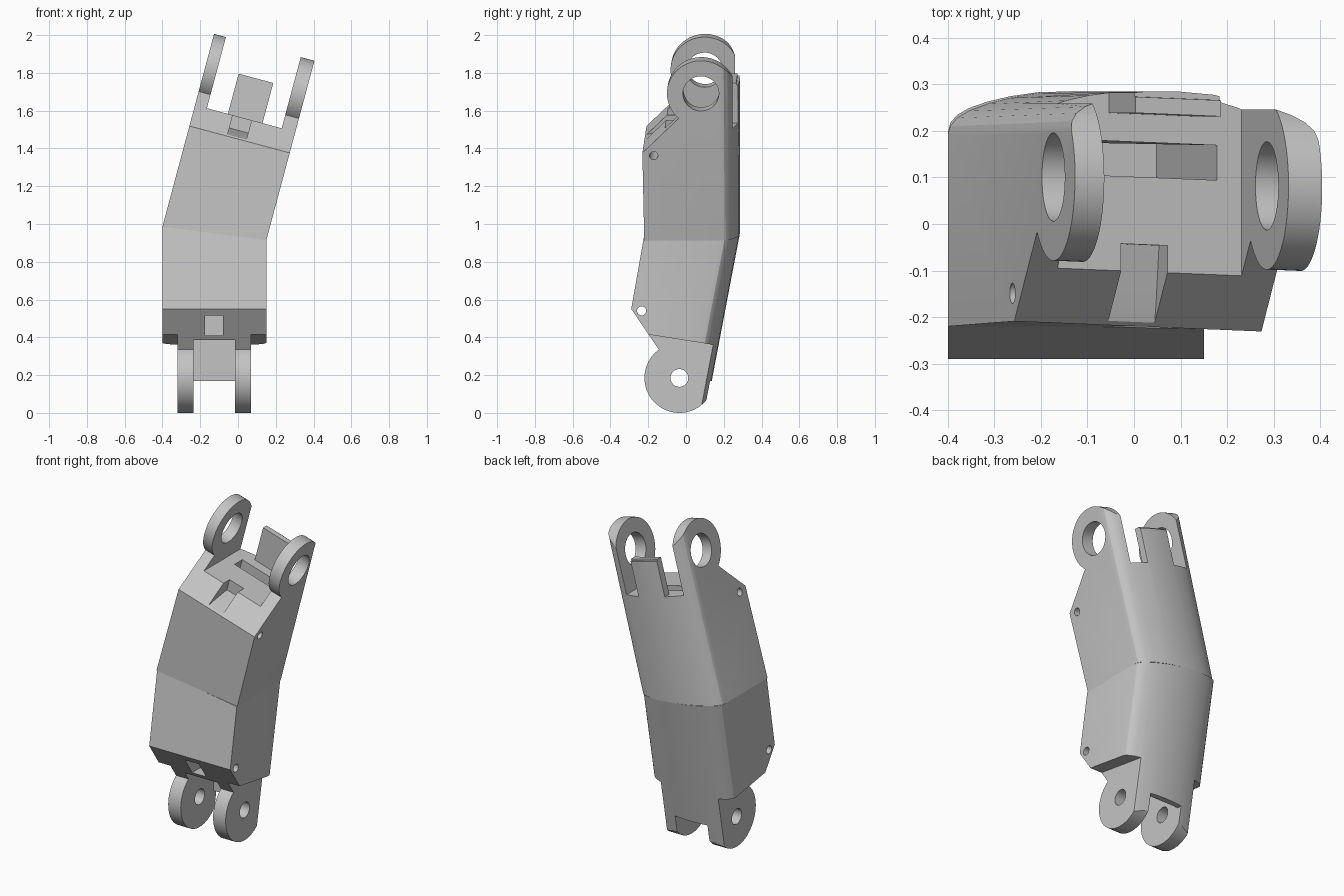
import bpy, bmesh, math
from mathutils import Matrix, Vector

if "Cube" in bpy.data.objects:
    bpy.data.objects.remove(bpy.data.objects["Cube"], do_unlink=True)

grey = bpy.data.materials.new("plain grey")
grey.use_nodes = True
colour = (0.55, 0.55, 0.55, 1)
grey.diffuse_color = colour
grey.node_tree.nodes["Principled BSDF"].inputs["Base Color"].default_value = colour

HALF = 0.275                      # half width of the body
BEND = math.radians(15)           # sideways lean of the upper half
JOINT = Vector((-0.125, 0, 0.95))  # middle of the bend


def loft(name, bottom, top):
    """Solid between two matching rings of points."""
    bm = bmesh.new()
    a = [bm.verts.new(p) for p in bottom]
    b = [bm.verts.new(p) for p in top]
    bm.faces.new(a)
    bm.faces.new(b)
    n = len(a)
    for i in range(n):
        j = (i + 1) % n
        bm.faces.new((a[i], a[j], b[j], b[i]))
    bmesh.ops.recalc_face_normals(bm, faces=bm.faces)
    mesh = bpy.data.meshes.new(name)
    bm.to_mesh(mesh)
    bm.free()
    ob = bpy.data.objects.new(name, mesh)
    bpy.context.collection.objects.link(ob)
    return ob


def side_prism(name, outline, x0, x1):
    """Extrude a (y, z) outline sideways."""
    return loft(name, [(x0, y, z) for y, z in outline], [(x1, y, z) for y, z in outline])


def box(x0, x1, y0, y1, z0, z1):
    return side_prism("cutter", [(y0, z0), (y1, z0), (y1, z1), (y0, z1)], x0, x1)


def arc(cy, cz, r, start, end, n=40):
    angles = [math.radians(start + (end - start) * i / n) for i in range(n + 1)]
    return [(cy + r * math.cos(a), cz + r * math.sin(a)) for a in angles]


def drill(cy, cz, r):
    return side_prism("cutter", arc(cy, cz, r, 0, 360 * 39 / 40, 39), -1, 1)


def combine(ob, other, operation="DIFFERENCE"):
    other.hide_render = True
    mod = ob.modifiers.new("cut", "BOOLEAN")
    mod.operation, mod.solver, mod.object = operation, "EXACT", other
    dg = bpy.context.evaluated_depsgraph_get()
    mesh = bpy.data.meshes.new_from_object(ob.evaluated_get(dg))
    ob.modifiers.clear()
    ob.data = mesh
    bpy.data.objects.remove(other, do_unlink=True)


def section(z, front, shift):
    """Body cross-section: flat front and sides, softly rounded back."""
    half = [(HALF, 0.19), (0.27, 0.21), (0.255, 0.228), (0.23, 0.243),
            (0.19, 0.258), (0.14, 0.271), (0.08, 0.281)]
    pts = [(HALF, front)] + [(x, y + shift) for x, y in half] + [(0, 0.285 + shift)]
    return [(x, y, z) for x, y in pts] + [(-x, y, z) for x, y in reversed(pts[:-1])]


def finish(ob, matrix, miter, sheared=False):
    """Trim at the bend, place and shade."""
    bm = bmesh.new()
    bm.from_mesh(ob.data)
    cut = bmesh.ops.bisect_plane(bm, geom=bm.verts[:] + bm.edges[:] + bm.faces[:],
                                 plane_co=(0, 0, 0), plane_no=miter, clear_outer=True)
    rim = [e for e in cut["geom_cut"] if isinstance(e, bmesh.types.BMEdge)]
    bmesh.ops.holes_fill(bm, edges=rim)
    if sheared:
        for v in bm.verts:
            v.co.y -= 0.04 * v.co.x * max(0, min(1, v.co.z / 0.4))
    bmesh.ops.recalc_face_normals(bm, faces=bm.faces)
    bm.transform(matrix)
    bm.to_mesh(ob.data)
    bm.free()
    ob.data.materials.clear()
    ob.data.materials.append(grey)
    bpy.ops.object.select_all(action="DESELECT")
    ob.select_set(True)
    bpy.context.view_layer.objects.active = ob
    bpy.ops.object.shade_smooth_by_angle(angle=math.radians(25))


# Lower body with its two hinge lugs (z is measured from the ground here)
lower = loft("lower_body", section(-0.1, -0.404, -0.2), section(1.2, -0.176, 0.048))
outline = [(-0.29, 0.55)] + arc(-0.035, 0.185, 0.185, 126, 360) + [
    (0.5, 0.185), (0.5, 1.1), (-0.193, 1.1)]
combine(lower, side_prism("cutter", outline, -0.5, 0.5), "INTERSECT")
under = [(-0.6, 0.478), (0.6, 0.289), (0.6, -0.3), (-0.6, -0.3)]
for side in (-1, 1):
    combine(lower, side_prism("cutter", under, side * 0.195, side * 0.5))
combine(lower, box(-0.11, 0.11, -0.6, 0.1, -0.3, 0.385))     # gap between lugs
combine(lower, box(-0.11, 0.11, 0, 0.6, -0.3, 0.17))         # back plate lower edge
combine(lower, box(-0.05, 0.045, -0.6, -0.12, 0.41, 0.515))   # front notch
combine(lower, drill(-0.035, 0.185, 0.047))
combine(lower, drill(-0.235, 0.54, 0.024))
slope = Vector((math.sin(BEND / 2), 0, math.cos(BEND / 2)))
lower.data.transform(Matrix.Translation((0, 0, -JOINT.z)))
finish(lower, Matrix.Translation(JOINT), slope)

# Upper body with its two larger lugs (z is measured from the bend here)
upper = loft("upper_body", section(-0.3, -0.22, 0), section(1.2, -0.22, 0))
outline = [(-0.5, -0.2), (-0.5, 0.235), (-0.22, 0.515)] + arc(0.09, 0.84, 0.18, 229, 0) + [
    (0.5, 0.84), (0.5, -0.2)]
combine(upper, side_prism("cutter", outline, -0.5, 0.5), "INTERSECT")
combine(upper, box(-0.21, 0.2, -0.6, 0.235, 0.63, 1.5))      # gap between lugs
combine(upper, box(-0.21, -0.095, 0.2, 0.6, 0.63, 1.5))      # slots beside back tab
combine(upper, box(0.095, 0.2, 0.2, 0.6, 0.63, 1.5))
combine(upper, box(-0.15, 0.15, 0.2, 0.6, 0.85, 1.5))        # tab top
combine(upper, box(-0.14, 0.145, 0.1, 0.175, 0.13, 0.8))     # deep pocket
notch = [(-0.3, 0.5), (-0.17, 0.535), (-0.045, 0.56), (-0.045, 0.8), (-0.3, 0.8)]
combine(upper, side_prism("cutter", notch, -0.068, 0.035))
combine(upper, drill(0.09, 0.84, 0.095))
combine(upper, drill(-0.16, 0.5, 0.022))
lean = Matrix.Rotation(BEND, 4, "Y")
finish(upper, Matrix.Translation(JOINT) @ lean,
       Vector((math.sin(BEND / 2), 0, -math.cos(BEND / 2))), True)
